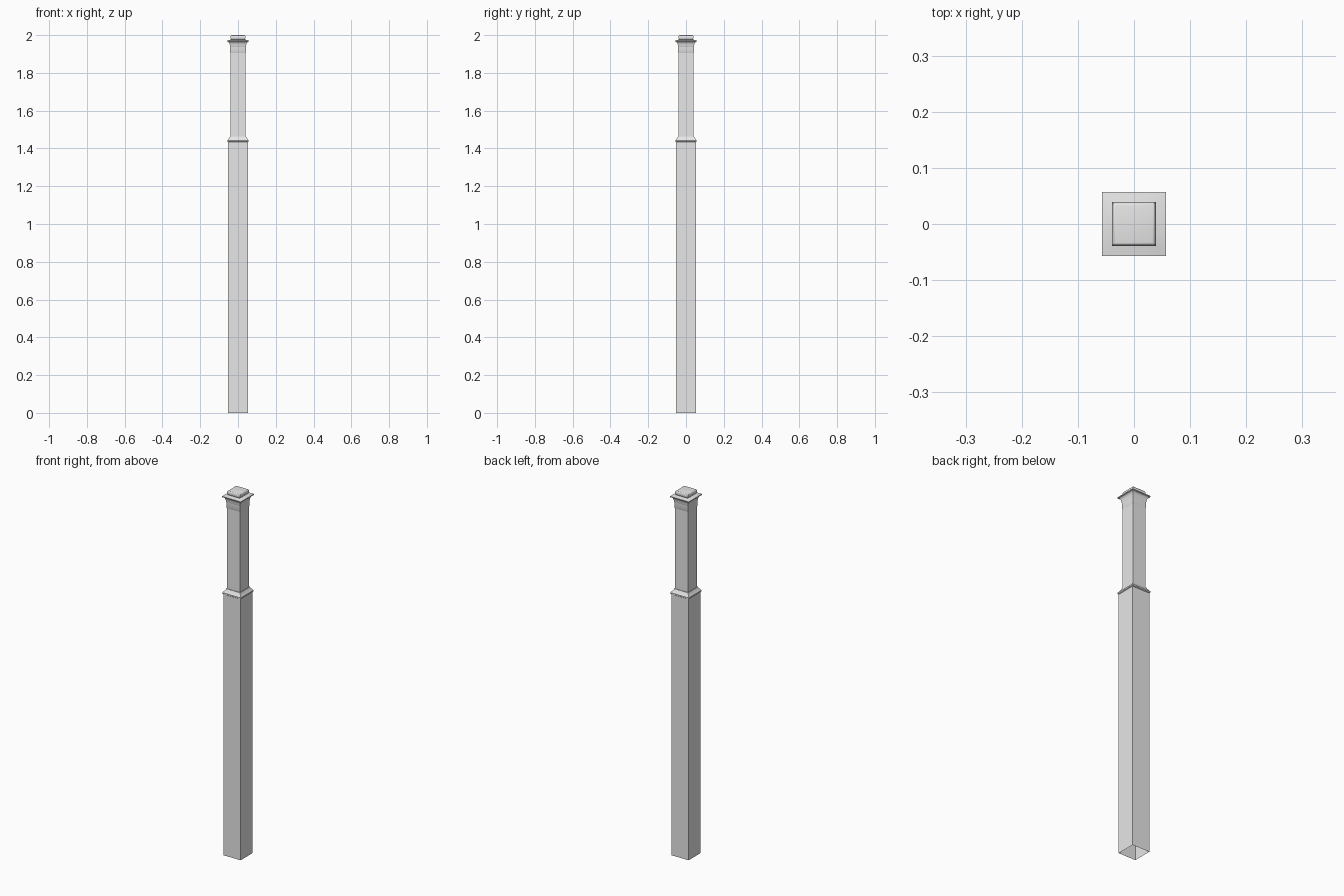
import bpy
import bmesh
import math

cube = bpy.data.objects.get("Cube")
if cube:
    bpy.data.objects.remove(cube, do_unlink=True)

grey = bpy.data.materials.new("plain_grey")
grey.use_nodes = True
colour = (0.8, 0.8, 0.8, 1.0)
grey.diffuse_color = colour
grey.node_tree.nodes["Principled BSDF"].inputs["Base Color"].default_value = colour


def square_loft(name, profile, close_top=False):
    """Sweep a (half width, height) profile around a square."""
    bm = bmesh.new()
    rings = [[bm.verts.new((sx * w, sy * w, z))
              for sx, sy in ((-1, -1), (1, -1), (1, 1), (-1, 1))]
             for w, z in profile]
    for low, high in zip(rings, rings[1:]):
        for i in range(4):
            j = (i + 1) % 4
            bm.faces.new((low[i], low[j], high[j], high[i]))
    if close_top:
        bm.faces.new(rings[-1])
    mesh = bpy.data.meshes.new(name)
    bm.to_mesh(mesh)
    bm.free()
    mesh.materials.append(grey)
    obj = bpy.data.objects.new(name, mesh)
    bpy.context.collection.objects.link(obj)
    bpy.ops.object.select_all(action='DESELECT')
    obj.select_set(True)
    bpy.context.view_layer.objects.active = obj
    bpy.ops.object.shade_smooth_by_angle(angle=math.radians(30))
    return obj


def arc(cx, cz, rx, rz, start, end, steps=6):
    """Points on an elliptical arc, angles in degrees."""
    angles = [math.radians(start + (end - start) * i / steps) for i in range(steps + 1)]
    return [(cx + rx * math.cos(a), cz + rz * math.sin(a)) for a in angles]


# Hollow lower post, open at the foot
square_loft("lower_shaft", [(0.052, 0), (0.052, 1.435)])

# Sloped collar where the post narrows
square_loft("collar", [(0.052, 1.433), (0.056, 1.436), (0.056, 1.443),
                       (0.044, 1.458), (0.043, 1.463), (0.039, 1.463)])

# Slim upper post and its thin neck band
square_loft("upper_shaft", [(0.04, 1.46), (0.04, 1.945)])
square_loft("neck_band", [(0.04, 1.905), (0.0415, 1.908), (0.0415, 1.945)])

# Crown moulding: hollow cove, thin lip and sloped top
square_loft("crown", [(0.0415, 1.938)] + arc(0.056, 1.942, 0.013, 0.024, 180, 90)
            + [(0.057, 1.966), (0.057, 1.971), (0.036, 1.977)])

# Top block with rounded edges
square_loft("cap", [(0.034, 1.975)] + arc(0.033, 1.988, 0.0065, 0.012, -80, 90, 10),
            close_top=True)
